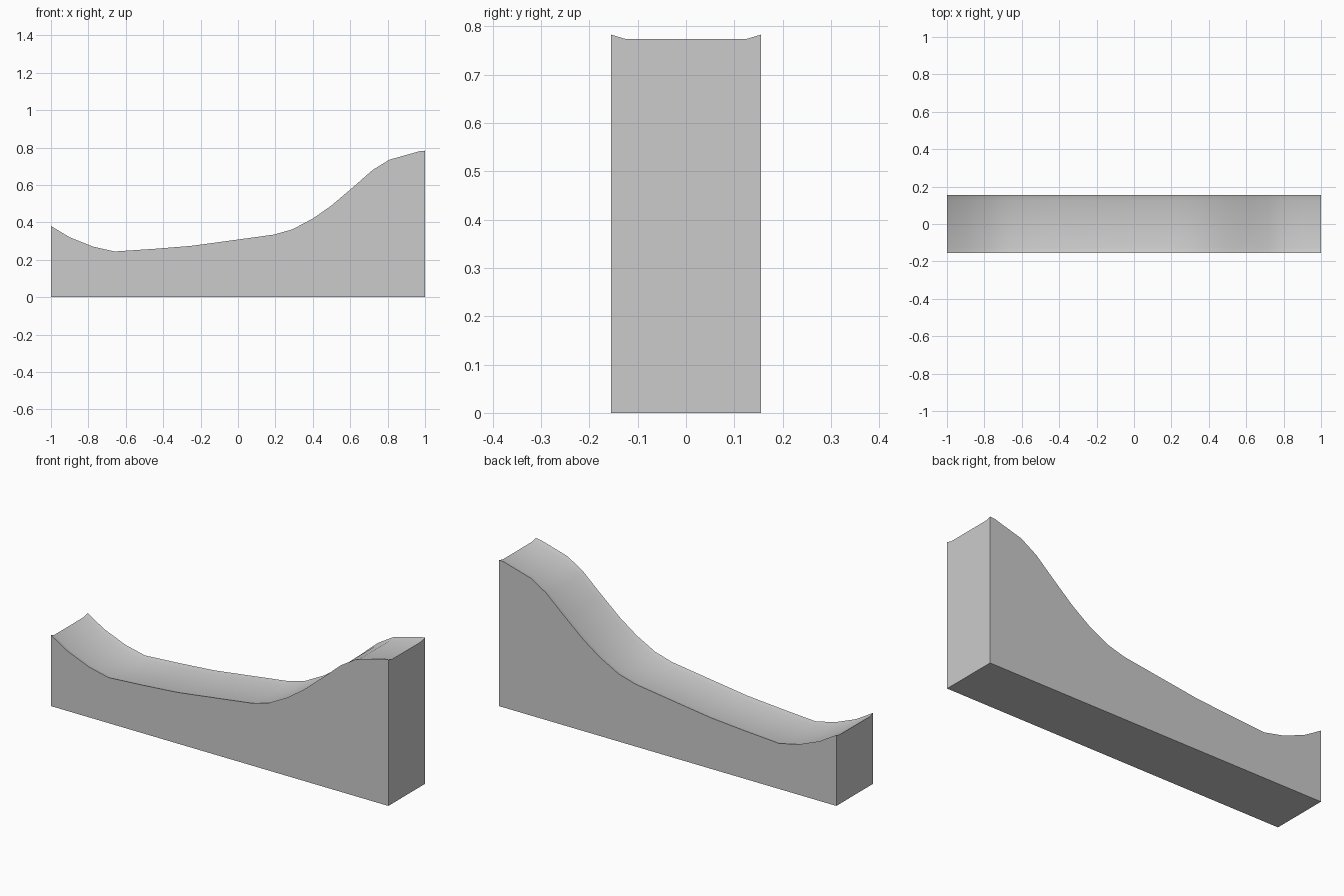
import bpy, bmesh, math

if "Cube" in bpy.data.objects:
    bpy.data.objects.remove(bpy.data.objects["Cube"])

# Side profile of the rim (x, z), low end to high end
PROFILE = [(-1, .38), (-.9, .32), (-.775, .27), (-.66, .244), (-.45, .258),
           (-.25, .274), (0, .308), (.19, .334), (.29, .362), (.40, .42),
           (.50, .49), (.62, .592), (.72, .68), (.81, .735), (.97, .78), (1, .783)]
HALF_WIDTH, INNER, DIP = .155, .125, .009


def section(bm, x, z):
    """One cross-section: flat base, straight sides, raised rims, flat channel."""
    pts = [(-HALF_WIDTH, 0), (HALF_WIDTH, 0), (HALF_WIDTH, z),
           (INNER, z - DIP), (-INNER, z - DIP), (-HALF_WIDTH, z)]
    return [bm.verts.new((x, y, h)) for y, h in pts]


# Ramp body: skin the sections together and cap both ends
bm = bmesh.new()
rings = [section(bm, x, z) for x, z in PROFILE]
for a, b in zip(rings, rings[1:]):
    for i in range(6):
        j = (i + 1) % 6
        bm.faces.new((a[i], a[j], b[j], b[i]))
bm.faces.new(rings[0])
bm.faces.new(rings[-1])
bmesh.ops.recalc_face_normals(bm, faces=bm.faces)

mesh = bpy.data.meshes.new("slide_ramp")
bm.to_mesh(mesh)
bm.free()
ramp = bpy.data.objects.new("slide_ramp", mesh)
bpy.context.collection.objects.link(ramp)

# Smooth sliding surface with crisp outer edges
bpy.context.view_layer.objects.active = ramp
ramp.select_set(True)
bpy.ops.object.shade_smooth_by_angle(angle=math.radians(40))
